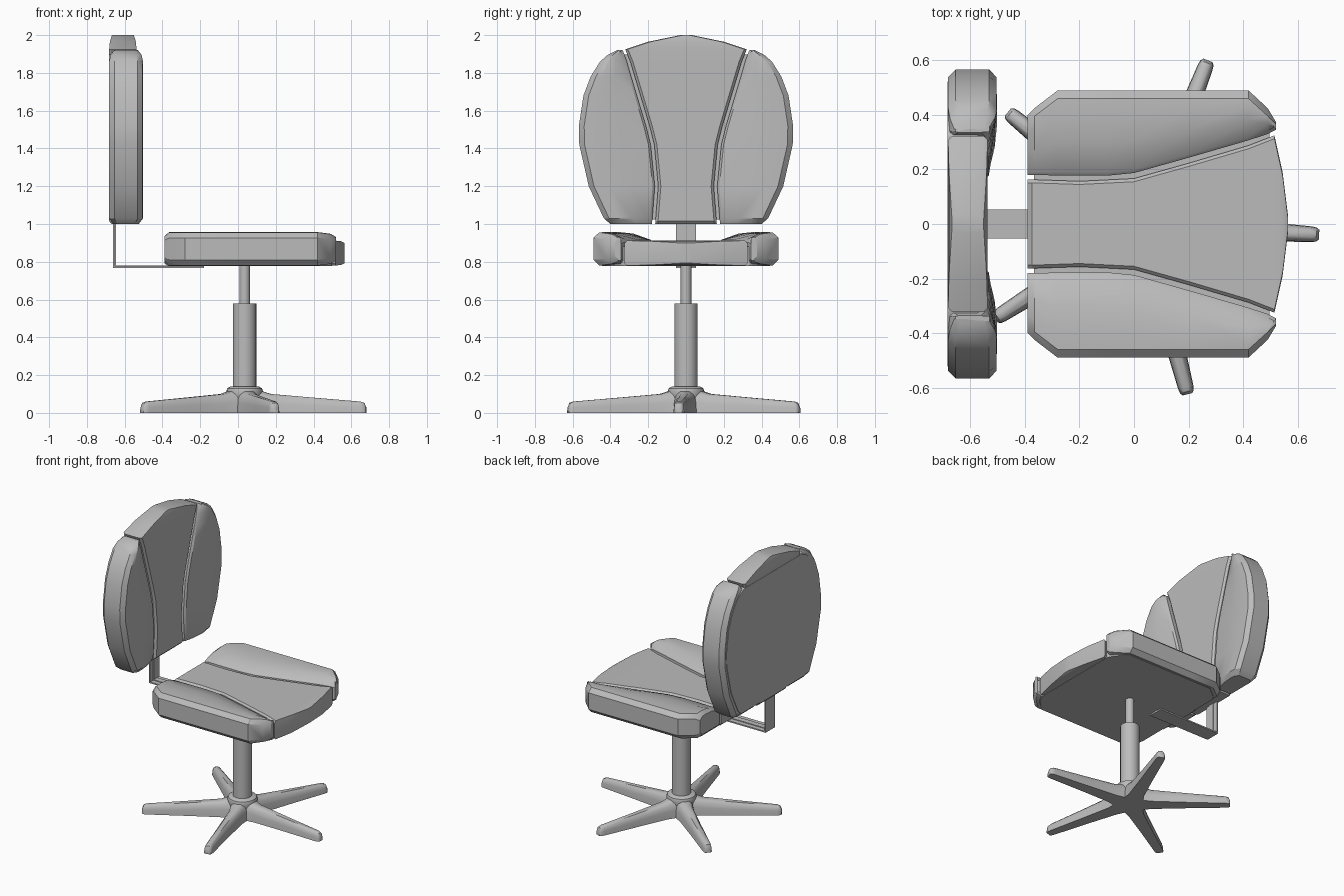
import bpy, bmesh, math

if "Cube" in bpy.data.objects:
    bpy.data.objects.remove(bpy.data.objects["Cube"])

grey = bpy.data.materials.new("plain grey")
grey.use_nodes = True
colour = (0.5, 0.5, 0.5, 1)
grey.diffuse_color = colour
grey.node_tree.nodes["Principled BSDF"].inputs["Base Color"].default_value = colour

POST_X = 0.035


def finish(name, bm, angle=30):
    """Turn a bmesh into a shaded object."""
    bmesh.ops.recalc_face_normals(bm, faces=bm.faces)
    mesh = bpy.data.meshes.new(name)
    bm.to_mesh(mesh)
    bm.free()
    mesh.materials.append(grey)
    obj = bpy.data.objects.new(name, mesh)
    bpy.context.collection.objects.link(obj)
    bpy.ops.object.select_all(action='DESELECT')
    obj.select_set(True)
    bpy.context.view_layer.objects.active = obj
    bpy.ops.object.shade_smooth_by_angle(angle=math.radians(angle))
    return obj


def loft(name, stations, profile, place, angle=30):
    """Stations: (along, inner edge, outer edge, thickness scale).
    Profile: (fraction across, sideways offset, height)."""
    bm = bmesh.new()
    heights = [p[2] for p in profile]
    mid = (min(heights) + max(heights)) / 2
    rings = []
    for t, a, b, s in stations:
        rings.append([bm.verts.new(place(t, a + (b - a) * f + d, mid + (h - mid) * s))
                      for f, d, h in profile])
    n = len(profile)
    for r0, r1 in zip(rings, rings[1:]):
        for i in range(n):
            j = (i + 1) % n
            bm.faces.new((r0[i], r0[j], r1[j], r1[i]))
    bm.faces.new(rings[0])
    bm.faces.new(rings[-1])
    return finish(name, bm, angle)


def slab(low, high, c):
    """Chamfered box profile for symmetric pads."""
    return [(0, c, low), (0, 0, low + c), (0, 0, high - c), (0, c, high),
            (1, -c, high), (1, 0, high - c), (1, 0, low + c), (1, -c, low)]


def bolster(low, seam, high, c):
    """Profile that swells from the seam to a raised outer side."""
    return [(0, c / 2, low), (0, 0, low + c / 2), (0, 0, seam - 0.012), (0, 0.012, seam),
            (0.4, 0, high - 0.008), (0.7, 0, high), (1, -c, high - 0.002),
            (1, 0, high - c), (1, 0, low + c), (1, -c, low)]


def core(stations):
    """Slightly smaller backing shape that closes the seams."""
    mid = (stations[0][0] + stations[-1][0]) / 2
    return [(mid + (t - mid) * 0.95, 0.04 - b, b - 0.04, 1) for t, a, b, s in stations]


def symmetric(pairs):
    return [(t, -w, w, s) for t, w, s in pairs]


def seat_place(t, w, h):
    return (t, w, h)


def back_place(t, w, h):
    return (h, w, t)


def mirrored(place):
    return lambda t, w, h: place(t, -w, h)


# Seat cushion
seat_sides = [(-.39, .18, .40, .75), (-.365, .18, .425, 1), (-.28, .178, .49, 1),
              (-.1, .177, .49, 1), (0, .187, .49, 1), (.2, .243, .49, 1),
              (.42, .307, .49, 1), (.49, .33, .425, .9), (.52, .345, .375, .7)]
seat_middle = symmetric([(-.39, .163, .8), (-.375, .163, 1), (-.2, .157, 1), (0, .167, 1),
                         (.2, .223, 1), (.42, .288, 1), (.515, .325, 1),
                         (.545, .19, .95), (.565, .03, .8)])
loft("seat_left_bolster", seat_sides, bolster(.78, .918, .957, .03), seat_place)
loft("seat_right_bolster", seat_sides, bolster(.78, .918, .957, .03), mirrored(seat_place))
loft("seat_centre_pad", seat_middle, slab(.78, .912, .012), seat_place)
loft("seat_core", core(seat_sides), slab(.778, .88, .005), seat_place)

# Backrest cushion
back_sides = [(1.0, .18, .40, .75), (1.03, .178, .435, 1), (1.2, .165, .515, 1),
              (1.42, .187, .565, 1), (1.52, .212, .567, 1), (1.68, .26, .543, 1),
              (1.78, .29, .505, 1), (1.86, .313, .455, 1), (1.895, .325, .415, .92),
              (1.92, .335, .365, .7)]
back_middle = symmetric([(1.0, .163, .8), (1.015, .162, 1), (1.2, .147, 1), (1.42, .168, 1),
                         (1.52, .193, 1), (1.68, .241, 1), (1.86, .295, 1), (1.925, .322, 1),
                         (1.965, .2, .95), (2.0, .03, .8)])
loft("back_left_bolster", back_sides, bolster(-.682, -.533, -.503, .028), back_place)
loft("back_right_bolster", back_sides, bolster(-.682, -.533, -.503, .028), mirrored(back_place))
loft("back_centre_pad", back_middle, slab(-.682, -.537, .014), back_place)
loft("back_core", core(back_sides), slab(-.684, -.57, .005), back_place)


# Bracket: flat strip with a raised rib, bent under the seat
def box(name, low, high):
    bm = bmesh.new()
    bmesh.ops.create_cube(bm, size=1)
    for v in bm.verts:
        v.co = [high[i] if v.co[i] > 0 else low[i] for i in range(3)]
    finish(name, bm)


for part, half, extra in (("strip", .053, 0), ("rib", .02, .005)):
    box("bracket_upright_" + part, (-.662, -half, .768), (-.652 + extra, half, 1.03))
    box("bracket_arm_" + part, (-.662, -half, .766), (-.18, half, .775 + extra))


# Post and hub, turned around the same axis
def turned(name, outline):
    bm = bmesh.new()
    verts = [bm.verts.new((POST_X + r, 0, z)) for r, z in outline]
    edges = [bm.edges.new(pair) for pair in zip(verts, verts[1:])]
    bmesh.ops.spin(bm, geom=verts + edges, cent=(POST_X, 0, 0), axis=(0, 0, 1),
                   angle=math.tau, steps=24, use_duplicate=False)
    bmesh.ops.remove_doubles(bm, verts=bm.verts, dist=0.0005)
    finish(name, bm, 40)


turned("gas_lift_rod", [(0, .57), (.028, .57), (.028, .79), (0, .79)])
turned("post_sleeve", [(0, .1), (.062, .1), (.062, .58), (0, .58)])
turned("base_hub", [(0, 0), (.085, 0), (.092, .085), (.098, .112), (.092, .13),
                    (.075, .14), (0, .142)])

# Five tapered legs
leg_profile = [(0, 0, 0), (.04, 0, .5), (.12, 0, .82), (.3, 0, 1),
               (.7, 0, 1), (.88, 0, .82), (.96, 0, .5), (1, 0, 0)]
leg_stations = [(0, .075, .125), (.09, .06, .115), (.14, .05, .1), (.35, .039, .082),
                (.615, .029, .06), (.635, .026, .053), (.645, .018, .03)]


def leg_place(angle):
    c, s = math.cos(angle), math.sin(angle)
    heights = {t: top for t, w, top in leg_stations}
    return lambda t, w, h: (POST_X + t * c - w * s, t * s + w * c, h * heights[t])


for i in range(5):
    loft(f"base_leg_{i + 1}", symmetric([(t, w, 1) for t, w, top in leg_stations]),
         leg_profile, leg_place(math.radians(-3.5 + 72 * i)), 45)
